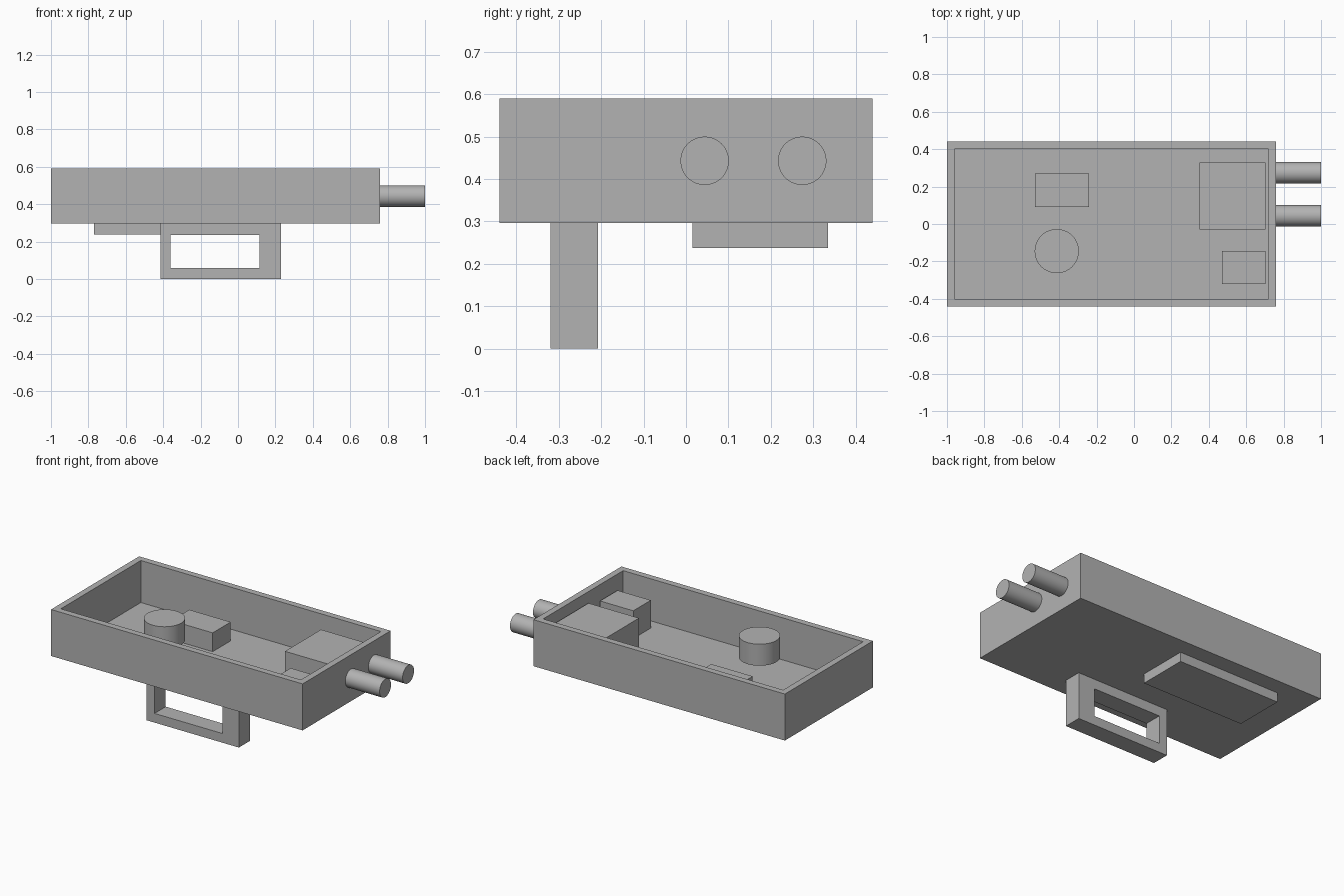
import bpy
import bmesh
from mathutils import Matrix, Vector

cube = bpy.data.objects.get("Cube")
if cube:
    bpy.data.objects.remove(cube, do_unlink=True)

grey = bpy.data.materials.new("plain grey")
grey.use_nodes = True
grey.diffuse_color = (0.45, 0.45, 0.45, 1)
grey.node_tree.nodes["Principled BSDF"].inputs["Base Color"].default_value = grey.diffuse_color


def finish(name, bm):
    bmesh.ops.recalc_face_normals(bm, faces=bm.faces[:])
    mesh = bpy.data.meshes.new(name)
    bm.to_mesh(mesh)
    bm.free()
    mesh.materials.append(grey)
    obj = bpy.data.objects.new(name, mesh)
    bpy.context.collection.objects.link(obj)
    return obj


def box_mesh(x, y, z):
    bm = bmesh.new()
    size = Vector((x[1] - x[0], y[1] - y[0], z[1] - z[0]))
    centre = Vector((sum(x), sum(y), sum(z))) / 2
    bmesh.ops.create_cube(bm, size=1, matrix=Matrix.Translation(centre) @ Matrix.Diagonal(size).to_4x4())
    return bm


def cylinder(name, centre, radius, depth, axis):
    bm = bmesh.new()
    turn = Vector((0, 0, 1)).rotation_difference(Vector(axis)).to_matrix().to_4x4()
    bmesh.ops.create_cone(bm, cap_ends=True, segments=64, radius1=radius, radius2=radius,
                          depth=depth, matrix=Matrix.Translation(centre) @ turn)
    obj = finish(name, bm)
    bpy.ops.object.select_all(action="DESELECT")
    obj.select_set(True)
    bpy.context.view_layer.objects.active = obj
    bpy.ops.object.shade_smooth_by_angle()


BASE, RIM, FLOOR = 0.296, 0.59, 0.324

# Open tray: the top face is inset to a rim and sunk to the floor
bm = box_mesh((-1, 0.76), (-0.44, 0.44), (BASE, RIM))
bm.normal_update()
top = max(bm.faces, key=lambda f: f.calc_center_median().z)
bmesh.ops.inset_region(bm, faces=[top], thickness=0.057)
walls = bmesh.ops.extrude_face_region(bm, geom=[top])
sunk = [v for v in walls["geom"] if isinstance(v, bmesh.types.BMVert)]
bmesh.ops.translate(bm, verts=sunk, vec=(0, 0, FLOOR - RIM))
if top.is_valid:
    bmesh.ops.delete(bm, geom=[top], context="FACES_ONLY")
finish("tray", bm)

# Blocks inside the tray and the plate beneath it
blocks = {
    "large_block": ((0.35, 0.703), (-0.03, 0.33), (FLOOR, 0.53)),
    "corner_block": ((0.47, 0.703), (-0.32, -0.145), (FLOOR, 0.5)),
    "low_block": ((-0.53, -0.24), (0.09, 0.27), (FLOOR, 0.443)),
    "bottom_plate": ((-0.77, -0.06), (0.015, 0.335), (0.237, BASE)),
}
for name, spans in blocks.items():
    finish(name, box_mesh(*spans))

# Round drum inside the tray
cylinder("drum", (-0.413, -0.145, 0.512), 0.118, 0.136, (0, 0, 1))

# Twin pipes on the end wall
for name, y in (("front_pipe", 0.044), ("rear_pipe", 0.274)):
    cylinder(name, (0.88, y, 0.443), 0.057, 0.24, (1, 0, 0))

# Handle: a rectangular ring extruded along y
bm = bmesh.new()


def rectangle(x0, x1, z0, z1):
    return [bm.verts.new((x, -0.32, z)) for x, z in ((x0, z0), (x1, z0), (x1, z1), (x0, z1))]


outer = rectangle(-0.415, 0.23, 0, BASE)
inner = rectangle(-0.36, 0.115, 0.058, 0.235)
ring = []
for i in range(4):
    j = (i + 1) % 4
    ring.append(bm.faces.new((outer[i], outer[j], inner[j], inner[i])))
far = bmesh.ops.extrude_face_region(bm, geom=ring, use_keep_orig=True)
bmesh.ops.translate(bm, verts=[v for v in far["geom"] if isinstance(v, bmesh.types.BMVert)],
                    vec=(0, 0.112, 0))
finish("handle", bm)
